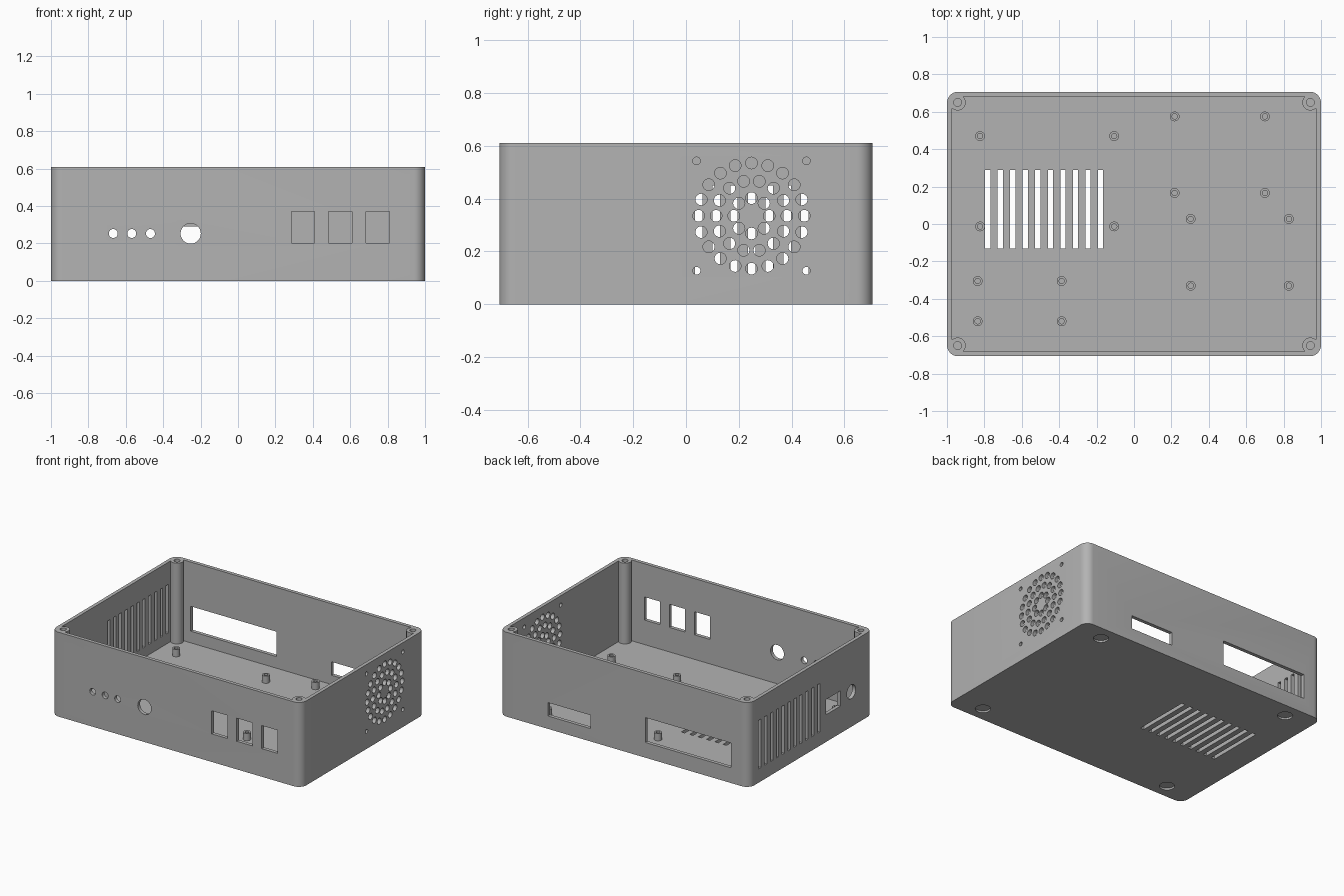
import bpy, bmesh, math
from mathutils import Matrix, Vector

old = bpy.data.objects.get("Cube")
if old:
    bpy.data.objects.remove(old, do_unlink=True)

W, D, H = 1.0, 0.707, 0.61      # half width, half depth, height
WALL, R = 0.026, 0.06           # wall thickness, corner radius

grey = bpy.data.materials.new("plain grey")
grey.use_nodes = True
grey.diffuse_color = (0.45, 0.45, 0.45, 1)
grey.node_tree.nodes["Principled BSDF"].inputs["Base Color"].default_value = grey.diffuse_color

TURN = {"x": Matrix.Rotation(math.pi / 2, 4, "Y"),
        "y": Matrix.Rotation(math.pi / 2, 4, "X"),
        "z": Matrix.Identity(4)}


def make(name, bm):
    bmesh.ops.recalc_face_normals(bm, faces=bm.faces)
    mesh = bpy.data.meshes.new(name)
    bm.to_mesh(mesh)
    bm.free()
    mesh.materials.append(grey)
    obj = bpy.data.objects.new(name, mesh)
    bpy.context.collection.objects.link(obj)
    return obj


def cylinder(bm, centre, radius, length, axis, sides=32):
    bmesh.ops.create_cone(bm, cap_ends=True, segments=sides, radius1=radius, radius2=radius,
                          depth=length, matrix=Matrix.Translation(centre) @ TURN[axis])


def box(bm, low, high):
    low, high = Vector(low), Vector(high)
    bmesh.ops.create_cube(bm, size=1, matrix=Matrix.Translation((low + high) / 2)
                          @ Matrix.Diagonal((*(high - low), 1)))


def rounded_prism(name, hx, hy, radius, z0, z1, steps=8):
    bm = bmesh.new()
    ring = []
    for q, (sx, sy) in enumerate([(1, 1), (-1, 1), (-1, -1), (1, -1)]):
        for i in range(steps + 1):
            a = (q + i / steps) * math.pi / 2
            ring.append(bm.verts.new((sx * (hx - radius) + radius * math.cos(a),
                                      sy * (hy - radius) + radius * math.sin(a), z0)))
    face = bm.faces.new(ring)
    top = bmesh.ops.extrude_face_region(bm, geom=[face])["geom"]
    bmesh.ops.translate(bm, vec=(0, 0, z1 - z0),
                        verts=[v for v in top if isinstance(v, bmesh.types.BMVert)])
    # keep a bottom cap if the extrusion consumed it
    if not any(all(abs(v.co.z - z0) < 1e-6 for v in f.verts) for f in bm.faces):
        bm.faces.new(ring)
    return make(name, bm)


def cut(target, cutter):
    cutter.hide_render = True
    mod = target.modifiers.new("cut", "BOOLEAN")
    mod.operation, mod.solver, mod.object = "DIFFERENCE", "EXACT", cutter
    bpy.context.view_layer.update()
    result = bpy.data.meshes.new_from_object(
        target.evaluated_get(bpy.context.evaluated_depsgraph_get()))
    target.modifiers.clear()
    target.data = result
    bpy.data.objects.remove(cutter, do_unlink=True)


def smooth(obj):
    bpy.ops.object.select_all(action="DESELECT")
    obj.select_set(True)
    bpy.context.view_layer.objects.active = obj
    bpy.ops.object.shade_smooth_by_angle(angle=math.radians(30))


CORNERS = [(sx, sy) for sx in (-1, 1) for sy in (-1, 1)]

# Tray with four corner posts left standing in the cavity
case = rounded_prism("case", W, D, R, 0, H)
cavity = rounded_prism("cavity_cutter", W - WALL, D - WALL, R - WALL, WALL, H + 0.1)
bm = bmesh.new()
for sx, sy in CORNERS:
    cylinder(bm, (sx * 0.943, sy * 0.65, H / 2), 0.043, 1.2, "z")
cut(cavity, make("post_cutter", bm))
cut(case, cavity)

holes = bmesh.new()

# Screw bores in the posts and shallow foot recesses underneath
for sx, sy in CORNERS:
    cylinder(holes, (sx * 0.943, sy * 0.65, H), 0.021, 0.4, "z", 24)
    cylinder(holes, (sx * 0.785, sy * 0.6, 0), 0.05, 0.026, "z")

# Front: three small holes, a large hole and three switch windows
for x in (-0.667, -0.568, -0.468):
    cylinder(holes, (x, -D, 0.253), 0.024, 0.1, "y", 24)
cylinder(holes, (-0.253, -D, 0.253), 0.054, 0.1, "y")
for i in range(3):
    x = 0.285 + 0.2 * i
    box(holes, (x, -D - 0.05, 0.203), (x + 0.125, -D + 0.05, 0.37))

# Back: two connector windows
box(holes, (0.27, D - 0.05, 0.093), (0.61, D + 0.05, 0.19))
box(holes, (-0.855, D - 0.05, 0.11), (-0.17, D + 0.05, 0.29))

# Left wall: fan grille of three rings, with four screw holes
FAN_Y, FAN_Z = 0.248, 0.335
for radius, count in ((0.067, 8), (0.134, 14), (0.2, 20)):
    for i in range(count):
        a = 2 * math.pi * i / count
        cylinder(holes, (W, FAN_Y + radius * math.cos(a), FAN_Z + radius * math.sin(a)),
                 0.022, 0.1, "x", 24)
for sy, sz in CORNERS:
    cylinder(holes, (W, FAN_Y + sy * 0.208, FAN_Z + sz * 0.208), 0.0145, 0.1, "x", 24)

# Right wall: vent slots, socket window and round hole
PITCH, SLOT = 0.067, 0.028
for i in range(11):
    y = -0.1 + PITCH * i
    box(holes, (-W - 0.05, y, 0.1), (-W + 0.05, y + SLOT, 0.45))
box(holes, (-W - 0.05, -0.335, 0.197), (-W + 0.05, -0.17, 0.307))
cylinder(holes, (-W, -0.46, 0.253), 0.05, 0.1, "x")

# Floor: vent slots
for i in range(10):
    x = -0.796 + PITCH * i
    box(holes, (x, -0.13, -0.05), (x + SLOT, 0.29, 0.08))

cut(case, make("hole_cutter", holes))
smooth(case)


# Hollow board standoffs, four to each board
def standoff(x, y, index):
    bm = bmesh.new()
    profile = [(0.014, WALL), (0.014, 0.078), (0.026, 0.078), (0.026, WALL)]
    verts = [bm.verts.new((r, 0, z)) for r, z in profile]
    edges = [bm.edges.new(pair) for pair in zip(verts, verts[1:])]
    bmesh.ops.spin(bm, geom=verts + edges, cent=(0, 0, 0), axis=(0, 0, 1),
                   angle=2 * math.pi, steps=24, use_merge=True)
    bmesh.ops.remove_doubles(bm, verts=bm.verts, dist=1e-5)
    obj = make(f"standoff_{index}", bm)
    # walls must face away from the tube: the top ring faces up
    top = max(obj.data.polygons, key=lambda p: p.center.z)
    if top.normal.z < 0:
        obj.data.flip_normals()
    obj.location = (x, y, 0)
    smooth(obj)


boards = [((-0.823, -0.106), (-0.013, 0.47)), ((0.217, 0.70), (0.166, 0.575)),
          ((0.303, 0.828), (-0.33, 0.027)), ((-0.836, -0.387), (-0.52, -0.305))]
index = 1
for xs, ys in boards:
    for x in xs:
        for y in ys:
            standoff(x, y, index)
            index += 1
